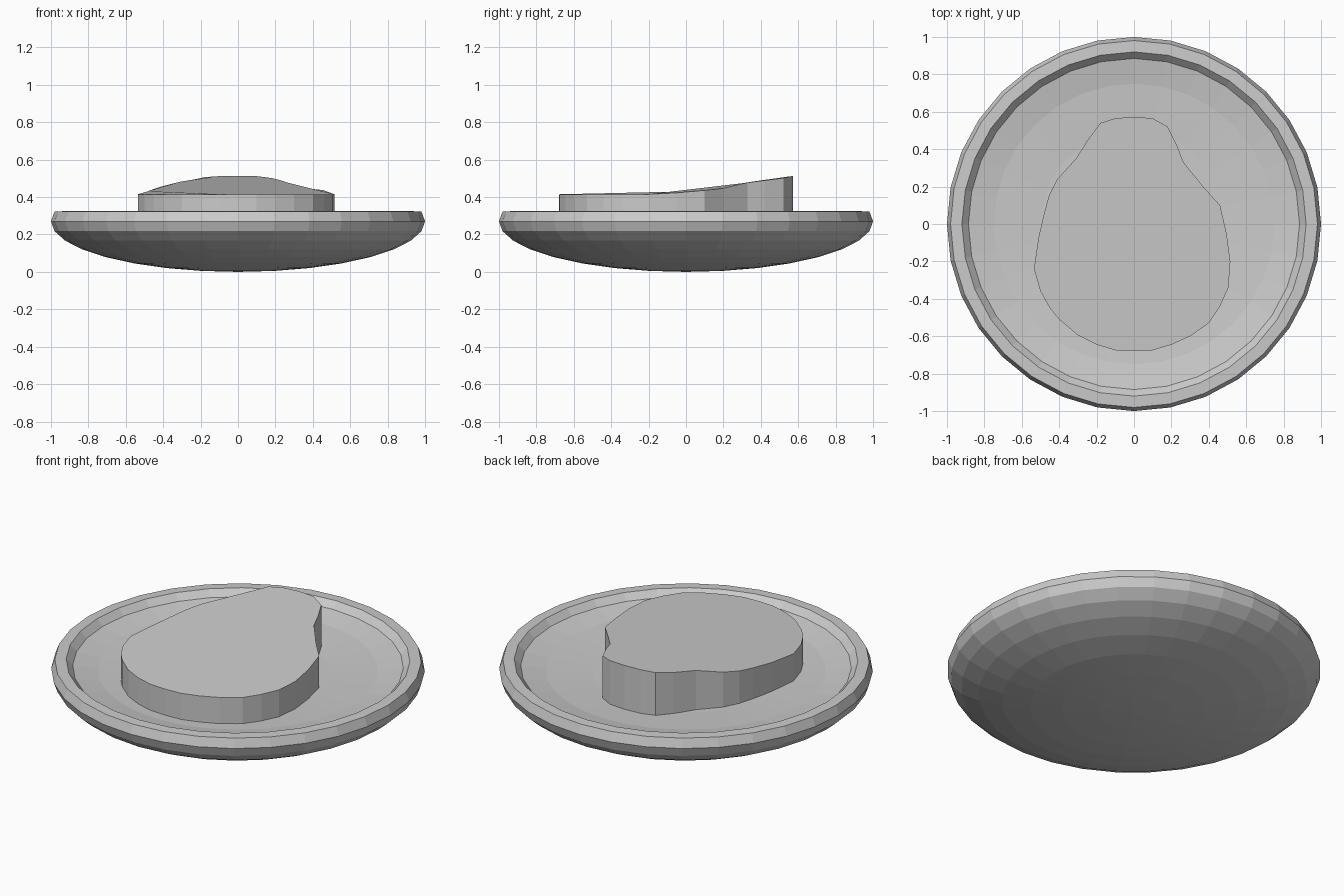
import bpy, bmesh
from math import sin, cos, radians, tau

if "Cube" in bpy.data.objects:
    bpy.data.objects.remove(bpy.data.objects["Cube"])

def finish(name, bm):
    bmesh.ops.recalc_face_normals(bm, faces=bm.faces)
    me = bpy.data.meshes.new(name)
    bm.to_mesh(me)
    bm.free()
    ob = bpy.data.objects.new(name, me)
    bpy.context.collection.objects.link(ob)
    return ob

def lathe(name, profile, n=32):
    bm = bmesh.new()
    rings = []
    for r, z in profile:
        if r == 0:
            rings.append([bm.verts.new((0, 0, z))] * n)
        else:
            rings.append([bm.verts.new((r * cos(tau * i / n), r * sin(tau * i / n), z))
                          for i in range(n)])
    for a, b in zip(rings, rings[1:]):
        for i in range(n):
            j = (i + 1) % n
            bm.faces.new(dict.fromkeys((a[i], a[j], b[j], b[i])))
    return finish(name, bm)

# Dish: flattened half sphere below, flat rim, shallow recess on top
H = 0.27
outer = [(0, 0)] + [(cos(radians(11.25 * k)), H - H * sin(radians(11.25 * k)))
                    for k in range(7, -2, -1)]
inner = [(0.92, 0.325), (0.885, 0.288), (0.75, 0.265), (0.5, 0.25), (0, 0.245)]
lathe("dish", outer + inner)

# Raised pad: pear-shaped outline, rising towards the back
outline = [(-.18, .54), (-.1, .565), (0, .573), (.1, .565), (.18, .52), (.23, .42),
           (.265, .33), (.37, .2), (.46, .1), (.495, -.05), (.515, -.2), (.505, -.34),
           (.46, -.44), (.4, -.53), (.3, -.6), (.2, -.645), (.1, -.675), (0, -.68),
           (-.1, -.675), (-.2, -.645), (-.3, -.595), (-.4, -.51), (-.45, -.45),
           (-.5, -.36), (-.535, -.24), (-.51, -.07), (-.48, .06), (-.455, .15),
           (-.41, .24), (-.31, .35), (-.24, .46)]
heights = [(-.7, .415), (-.2, .415), (0, .425), (.2, .447), (.35, .482),
           (.5, .497), (.6, .52)]

def top_z(y):
    for (y0, z0), (y1, z1) in zip(heights, heights[1:]):
        if y <= y1:
            return z0 + (z1 - z0) * (y - y0) / (y1 - y0)
    return heights[-1][1]

bm = bmesh.new()
low = [bm.verts.new((x, y, 0.25)) for x, y in outline]
top = [bm.verts.new((x, y, top_z(y))) for x, y in outline]
bm.faces.new(low)
bm.faces.new(top)
for i in range(len(low)):
    j = (i + 1) % len(low)
    bm.faces.new((low[i], low[j], top[j], top[i]))
finish("raised_pad", bm)
